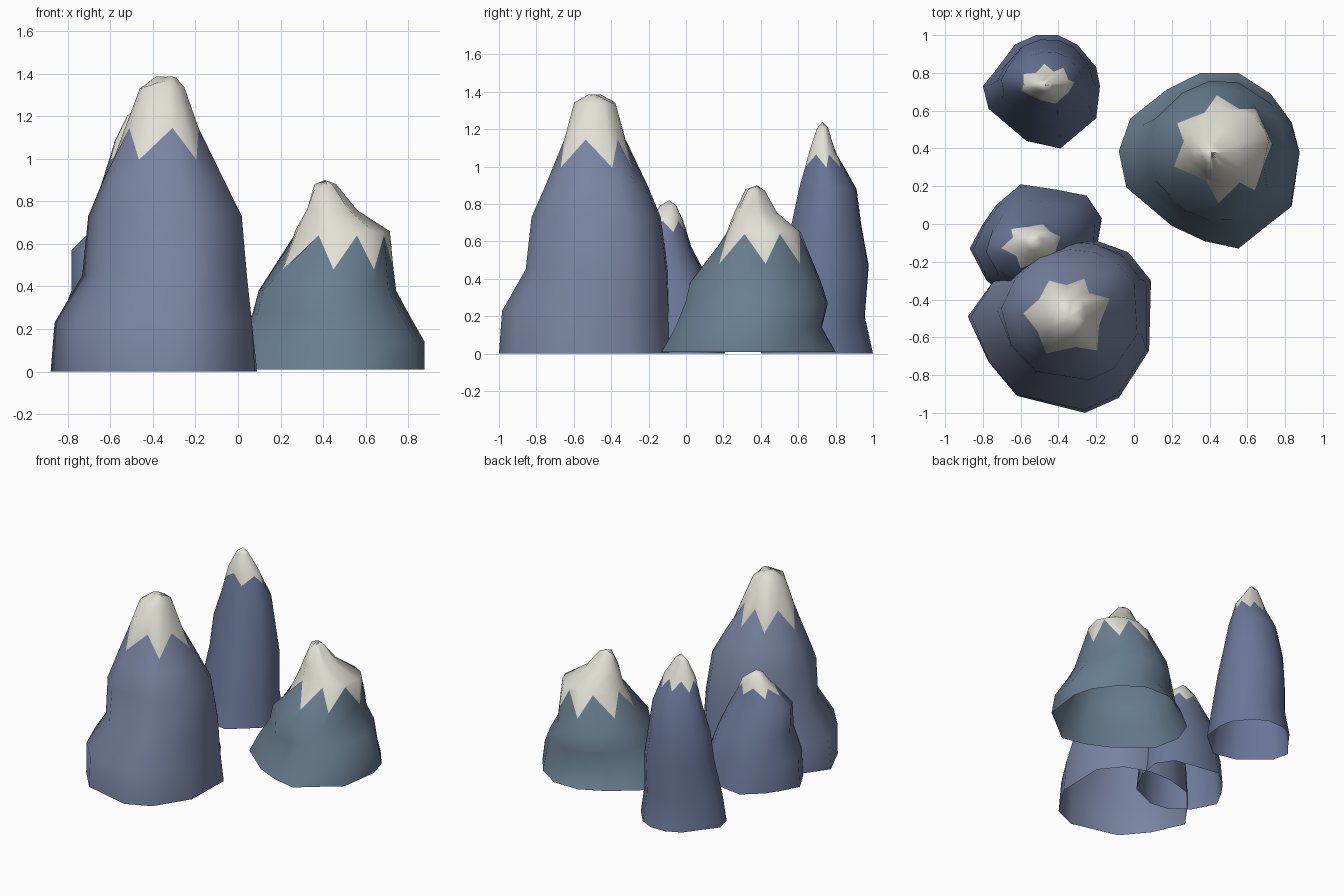
import bpy, math, random

if "Cube" in bpy.data.objects:
    bpy.data.objects.remove(bpy.data.objects["Cube"])

random.seed(4)


def material(name, rgb):
    m = bpy.data.materials.new(name)
    m.diffuse_color = (*rgb, 1)
    m.use_nodes = True
    m.node_tree.nodes["Principled BSDF"].inputs["Base Color"].default_value = m.diffuse_color
    return m


SNOW = material("snow", (0.76, 0.75, 0.67))


def loft(name, rings, mat, apex=None):
    """Skin between rings of points, optionally closed to a peak."""
    n = len(rings[0])
    verts = [p for r in rings for p in r]
    faces = [(k * n + i, k * n + (i + 1) % n, (k + 1) * n + (i + 1) % n, (k + 1) * n + i)
             for k in range(len(rings) - 1) for i in range(n)]
    if apex:
        verts.append(apex)
        t = (len(rings) - 1) * n
        faces += [(t + i, t + (i + 1) % n, len(verts) - 1) for i in range(n)]
    me = bpy.data.meshes.new(name)
    me.from_pydata(verts, [], faces)
    me.materials.append(mat)
    ob = bpy.data.objects.new(name, me)
    bpy.context.collection.objects.link(ob)
    bpy.ops.object.select_all(action='DESELECT')
    ob.select_set(True)
    bpy.context.view_layer.objects.active = ob
    bpy.ops.object.shade_smooth_by_angle(angle=math.radians(58))


def mountain(name, rgb, outline, profile, apex, line, amp):
    """outline: base footprint; profile rows: z, x min, x max, y min, y max."""
    xs, ys = zip(*outline)
    # footprint scaled to -1..1, and its rounded version used towards the top
    unit = [(2 * (x - min(xs)) / (max(xs) - min(xs)) - 1,
             2 * (y - min(ys)) / (max(ys) - min(ys)) - 1) for x, y in outline]

    def point(i, z):
        for a, b in zip(profile, profile[1:]):
            if z <= b[0]:
                break
        t = (z - a[0]) / (b[0] - a[0])
        _, x0, x1, y0, y1 = [p + (q - p) * t for p, q in zip(a, b)]
        u, v = unit[i]
        f = min(1, z / line) * (1.02 / math.hypot(u, v) - 1) + 1
        return ((x0 + x1 + (x1 - x0) * u * f) / 2, (y0 + y1 + (y1 - y0) * v * f) / 2, z)

    def ring(z, jitter=0.0):
        pts = [point(i, z) for i in range(len(unit))]
        return [(x, y, h + random.uniform(-jitter, jitter)) for x, y, h in pts]

    zigzag = [point(i, line + (amp if i % 2 else -amp)) for i in range(len(unit))]
    levels = [row[0] for row in profile]
    loft(name + "_rock", [ring(z) for z in levels if z < line - amp] + [zigzag],
         material(name + "_rock", rgb))
    loft(name + "_snow_cap", [zigzag] + [ring(z, 0.012) for z in levels if z > line + amp],
         SNOW, apex)


# Large front mountain
mountain("front_mountain", (0.19, 0.23, 0.36),
         [(.09, -.3), (-.03, -.15), (-.22, -.08), (-.4, -.08), (-.6, -.14), (-.75, -.31),
          (-.88, -.49), (-.77, -.73), (-.62, -.91), (-.26, -1), (-.08, -.92), (.08, -.67)],
         [(0, -.88, .09, -1, -.08), (.23, -.86, .075, -.985, -.09), (.45, -.73, .05, -.86, -.1),
          (.73, -.7, .025, -.83, -.14), (.9, -.63, -.06, -.755, -.21),
          (1.0, -.58, -.11, -.71, -.285), (1.14, -.53, -.18, -.655, -.325),
          (1.34, -.46, -.25, -.6, -.38), (1.375, -.39, -.29, -.53, -.45)],
         (-.34, -.49, 1.385), 1.07, .075)

# Broad mountain on the right
mountain("right_mountain", (0.14, 0.21, 0.28),
         [(.87, .39), (.83, .54), (.72, .69), (.55, .8), (.35, .8), (.17, .71), (-.02, .56),
          (-.08, .39), (-.04, .2), (.2, 0), (.37, -.08), (.55, -.12), (.7, 0), (.83, .1)],
         [(.01, -.08, .875, -.13, .8), (.14, -.01, .875, -.06, .725), (.27, .07, .8, -.01, .755),
          (.38, .1, .74, .015, .72), (.5, .22, .725, .13, .67), (.65, .27, .71, .22, .61),
          (.75, .32, .56, .26, .49), (.87, .36, .46, .32, .42)],
         (.41, .38, .9), .56, .08)

# Tall slim mountain at the back
mountain("back_mountain", (0.14, 0.18, 0.31),
         [(-.18, .73), (-.2, .83), (-.3, .95), (-.4, 1), (-.52, 1), (-.63, .95), (-.72, .83),
          (-.8, .73), (-.77, .61), (-.57, .44), (-.39, .4), (-.2, .56)],
         [(0, -.8, -.18, .4, 1), (.2, -.77, -.2, .45, .955), (.47, -.72, -.22, .5, .975),
          (.69, -.7, -.25, .56, .935), (.88, -.64, -.28, .6, .91),
          (1.07, -.58, -.34, .655, .805), (1.2, -.52, -.43, .7, .76)],
         (-.47, .73, 1.24), 1.03, .035)

# Small mountain tucked behind the large one
mountain("small_mountain", (0.15, 0.19, 0.32),
         [(-.17, .03), (-.25, .15), (-.4, .18), (-.6, .21), (-.73, .1), (-.8, 0), (-.87, -.13),
          (-.78, -.3), (-.65, -.4), (-.5, -.42), (-.3, -.33), (-.2, -.15)],
         [(0, -.87, -.17, -.42, .21), (.2, -.85, -.2, -.4, .17), (.38, -.78, -.26, -.36, .13),
          (.57, -.78, -.33, -.3, .03), (.65, -.7, -.38, -.24, .005),
          (.73, -.63, -.42, -.19, -.02), (.79, -.57, -.49, -.14, -.05)],
         (-.53, -.09, .82), .68, .03)
